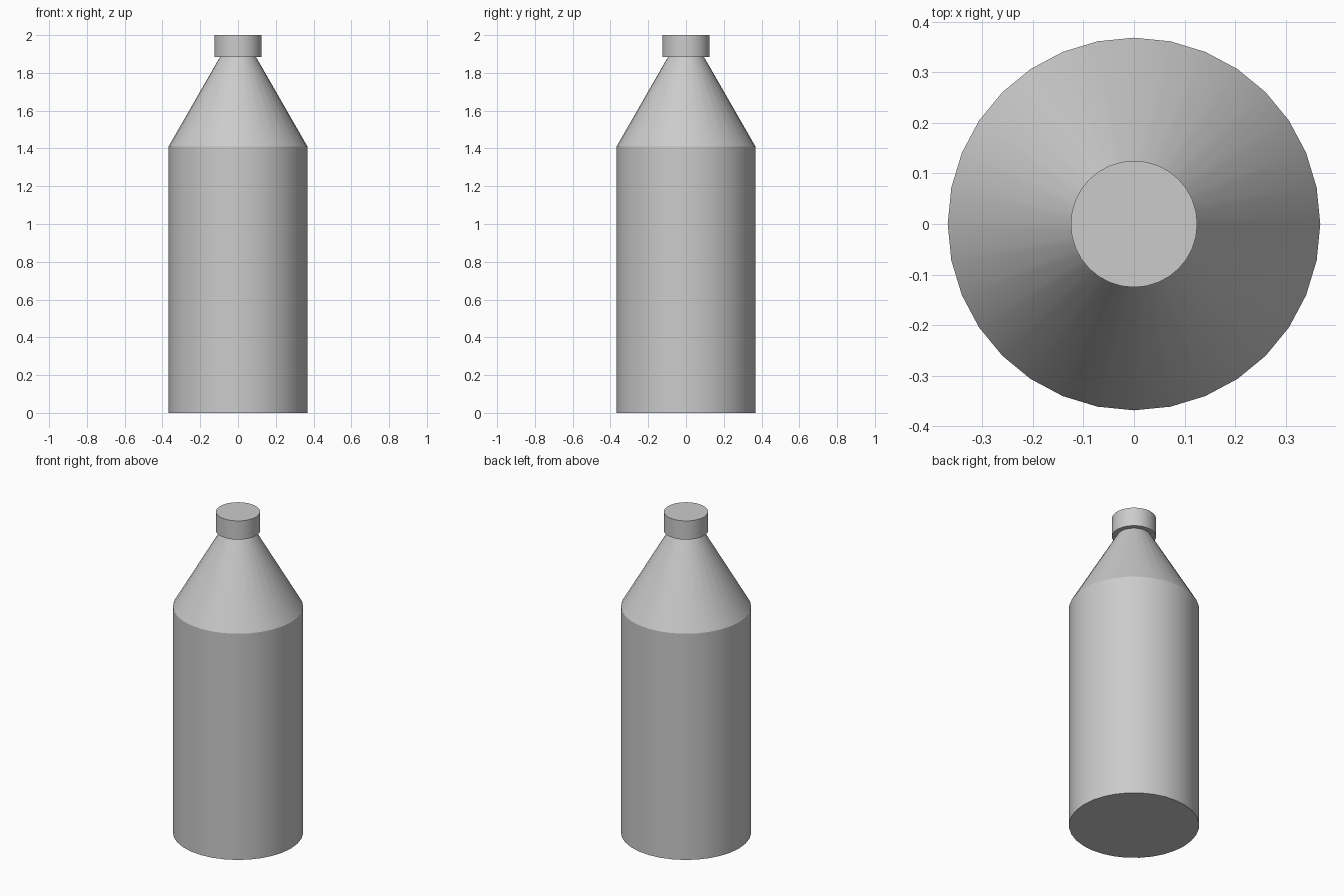
import bpy, bmesh, math

if "Cube" in bpy.data.objects:
    bpy.data.objects.remove(bpy.data.objects["Cube"])

SIDES = 32

def lathe(name, profile):
    """Closed solid of revolution from (radius, z) rings, bottom to top."""
    bm = bmesh.new()
    rings = []
    for r, z in profile:
        rings.append([bm.verts.new((r * math.cos(2 * math.pi * i / SIDES),
                                    r * math.sin(2 * math.pi * i / SIDES), z))
                      for i in range(SIDES)])
    for a, b in zip(rings, rings[1:]):
        for i in range(SIDES):
            j = (i + 1) % SIDES
            bm.faces.new((a[i], a[j], b[j], b[i]))
    bm.faces.new(rings[0][::-1])
    bm.faces.new(rings[-1])
    mesh = bpy.data.meshes.new(name)
    bm.to_mesh(mesh)
    bm.free()
    obj = bpy.data.objects.new(name, mesh)
    bpy.context.collection.objects.link(obj)
    bpy.ops.object.select_all(action='DESELECT')
    obj.select_set(True)
    bpy.context.view_layer.objects.active = obj
    bpy.ops.object.shade_smooth_by_angle(angle=math.radians(25))
    return obj

# Straight body with a conical shoulder narrowing to the neck
lathe("bottle_body", [(0.368, 0.0), (0.368, 1.41), (0.096, 1.883)])

# Screw cap overhanging the neck
lathe("cap", [(0.125, 1.883), (0.125, 2.0)])
